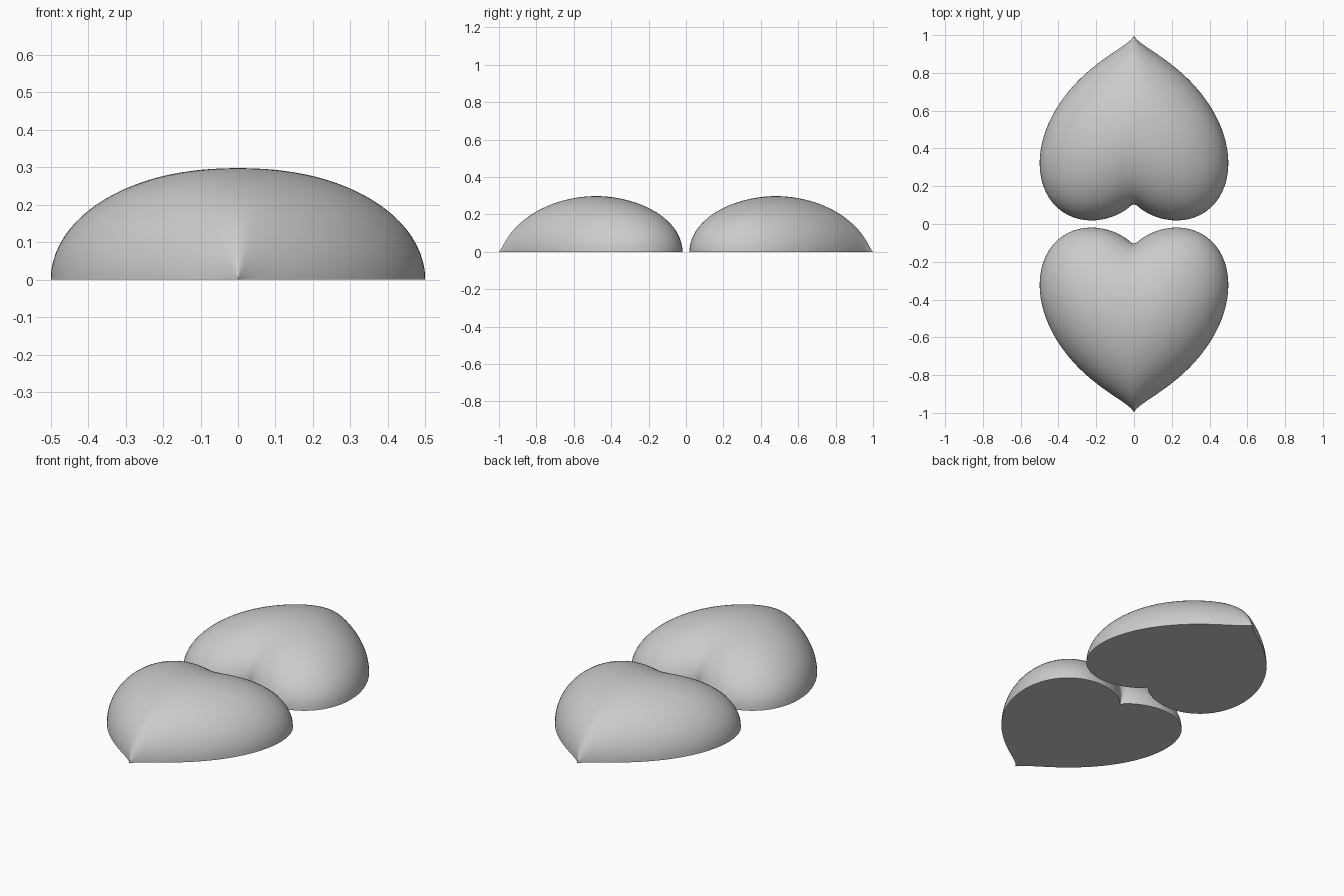
import bpy
import bmesh
import math

if "Cube" in bpy.data.objects:
    bpy.data.objects.remove(bpy.data.objects["Cube"])

SCALE = 0.4387    # size of one heart unit
TIP = 1.0         # distance from the middle to each heart's tip
RINGS, SEGS = 72, 64

grey = bpy.data.materials.new("plain grey")
grey.diffuse_color = (0.6, 0.6, 0.6, 1)
grey.use_nodes = True
grey.node_tree.nodes["Principled BSDF"].inputs["Base Color"].default_value = grey.diffuse_color


def heart_radius(x, h, d):
    """Distance to the algebraic heart surface along a unit direction."""
    a = x * x + h * h + 2.25 * d * d
    b = (x * x + 0.1125 * d * d) * h ** 3
    c = math.copysign(abs(b) ** (1 / 3), b)
    lo, hi = 0.0, 3.0
    for _ in range(40):
        r = (lo + hi) / 2
        if r * r * a - c * r ** (5 / 3) - 1 > 0:
            hi = r
        else:
            lo = r
    return r


def half_heart(name, turn):
    bm = bmesh.new()

    def point(theta, phi):
        x = math.sin(theta) * math.cos(phi)
        d = max(0.0, math.sin(theta) * math.sin(phi))
        h = math.cos(theta)
        r = heart_radius(x, h, d) * SCALE
        return bm.verts.new((r * x, r * h - (TIP - SCALE), r * d))

    # Domed top: rings from the notch to the tip, closer together at both ends
    notch, tip = point(0, 0), point(math.pi, 0)
    rings = []
    for i in range(1, RINGS):
        t = i / RINGS
        theta = math.pi * t * t * (3 - 2 * t)
        rings.append([point(theta, math.pi * j / SEGS) for j in range(SEGS + 1)])
    for j in range(SEGS):
        bm.faces.new((notch, rings[0][j], rings[0][j + 1]))
        bm.faces.new((tip, rings[-1][j + 1], rings[-1][j]))
        for a, b in zip(rings, rings[1:]):
            bm.faces.new((a[j], b[j], b[j + 1], a[j + 1]))

    # Flat underside
    rim = [notch] + [r[0] for r in rings] + [tip] + [r[-1] for r in reversed(rings)]
    bm.faces.new(rim)
    bmesh.ops.recalc_face_normals(bm, faces=bm.faces)

    mesh = bpy.data.meshes.new(name)
    bm.to_mesh(mesh)
    bm.free()
    mesh.materials.append(grey)
    obj = bpy.data.objects.new(name, mesh)
    bpy.context.collection.objects.link(obj)
    obj.rotation_euler.z = turn
    bpy.ops.object.select_all(action='DESELECT')
    obj.select_set(True)
    bpy.context.view_layer.objects.active = obj
    bpy.ops.object.shade_smooth_by_angle(angle=math.radians(50))


# Two matching halves, notch to notch
half_heart("front_heart_half", 0)
half_heart("back_heart_half", math.pi)
